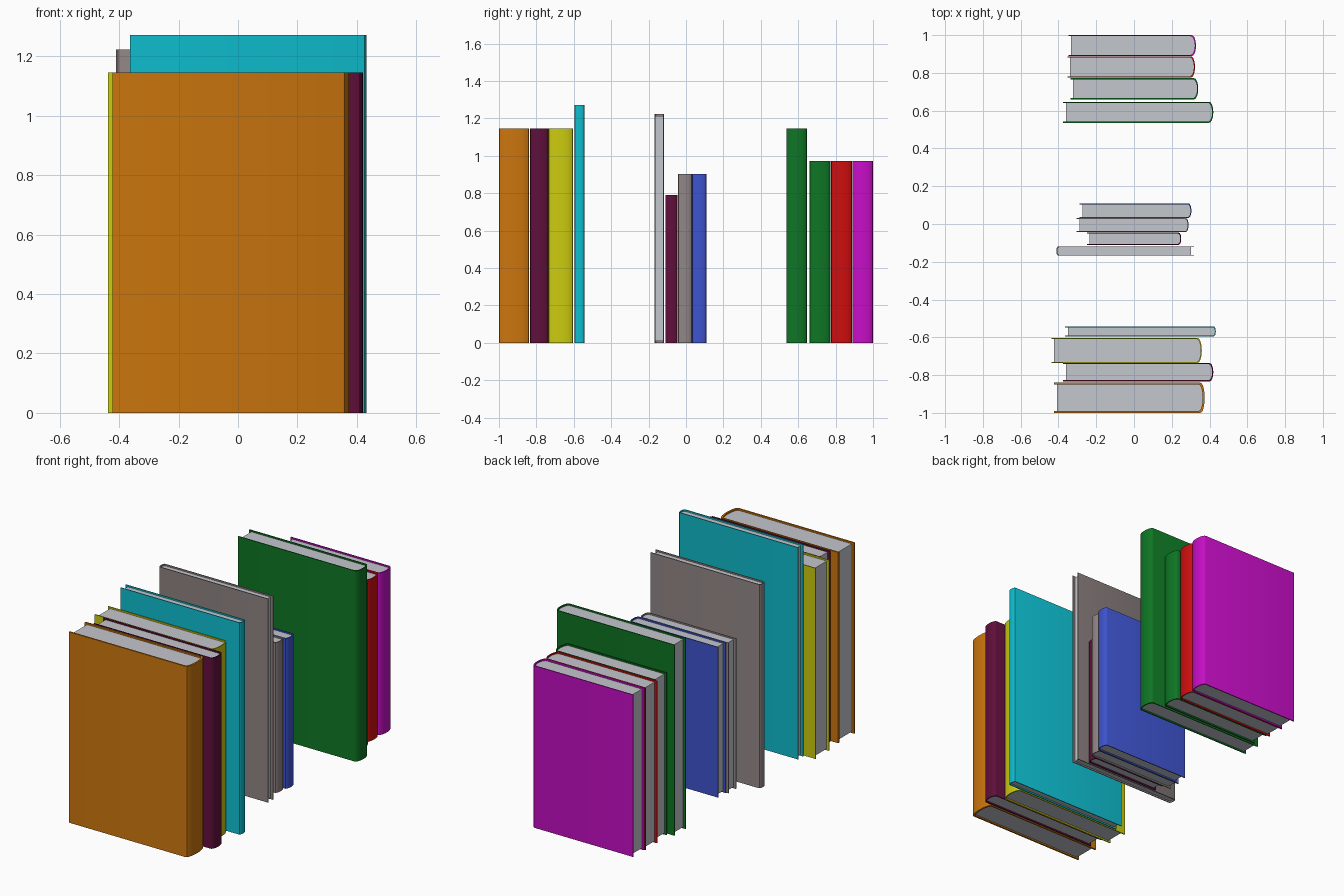
import bpy, bmesh, math

if "Cube" in bpy.data.objects:
    bpy.data.objects.remove(bpy.data.objects["Cube"])


def srgb(r, g, b):
    """8-bit display colour to linear RGBA."""
    def lin(c):
        c /= 255
        return c / 12.92 if c <= 0.04045 else ((c + 0.055) / 1.055) ** 2.4
    return (lin(r), lin(g), lin(b), 1)


COLOURS = {
    "orange": (204, 118, 14), "maroon": (97, 15, 59), "yellow": (204, 204, 16),
    "cyan": (14, 190, 207), "grey": (145, 134, 133), "blue": (62, 84, 207),
    "green": (14, 118, 36), "red": (207, 14, 14), "magenta": (200, 14, 200),
    "paper": (196, 199, 205),
}
MATS = {}
for name, rgb in COLOURS.items():
    MATS[name] = bpy.data.materials.new(name)
    MATS[name].diffuse_color = srgb(*rgb)

SEGS = 10      # spine arc segments
INSET = 0.015  # pages set back at the fore edge
TRIM = 0.009   # pages set back at top and bottom


def spine_path(x_open, x_spine, y0, y1, depth):
    """Open U path: fore edge, round the spine, back to fore edge."""
    s = 1 if x_spine > x_open else -1
    cy, half = (y0 + y1) / 2, (y1 - y0) / 2
    pts = [(x_open, y0)]
    for i in range(SEGS + 1):
        a = -math.pi / 2 + math.pi * i / SEGS
        pts.append((x_spine - s * depth * (1 - math.cos(a)), cy + half * math.sin(a)))
    pts.append((x_open, y1))
    return pts


def extrude(name, quads_or_poly, z0, z1, mat):
    """Extrude flat faces (lists of xy points) upwards into a solid."""
    bm = bmesh.new()
    faces = [bm.faces.new([bm.verts.new((x, y, z0)) for x, y in f]) for f in quads_or_poly]
    bmesh.ops.remove_doubles(bm, verts=bm.verts, dist=1e-5)
    geo = bmesh.ops.extrude_face_region(bm, geom=bm.faces[:], use_keep_orig=True)
    top = [v for v in geo["geom"] if isinstance(v, bmesh.types.BMVert)]
    bmesh.ops.translate(bm, verts=top, vec=(0, 0, z1 - z0))
    bmesh.ops.recalc_face_normals(bm, faces=bm.faces)
    me = bpy.data.meshes.new(name)
    bm.to_mesh(me)
    bm.free()
    me.materials.append(MATS[mat])
    ob = bpy.data.objects.new(name, me)
    bpy.context.collection.objects.link(ob)
    bpy.ops.object.select_all(action='DESELECT')
    ob.select_set(True)
    bpy.context.view_layer.objects.active = ob
    bpy.ops.object.shade_smooth_by_angle(angle=math.radians(30))
    return ob


def book(name, colour, x_open, x_spine, y0, y1, height, board):
    s = 1 if x_spine > x_open else -1
    depth = min(0.022, (y1 - y0) * 0.2)
    # cover: two boards joined by a rounded spine
    outer = spine_path(x_open, x_spine, y0, y1, depth)
    inner = spine_path(x_open, x_spine - s * board, y0 + board, y1 - board, depth)
    strips = [[outer[i], outer[i + 1], inner[i + 1], inner[i]] for i in range(len(outer) - 1)]
    extrude(name + "_cover", strips, 0, height, colour)
    # page block fills the inside of the cover
    pages = [(inner[0][0] + s * INSET, inner[0][1])] + inner[1:-1] + \
            [(inner[-1][0] + s * INSET, inner[-1][1])]
    extrude(name + "_pages", [pages], TRIM, height - TRIM, "paper")


# colour, fore edge x, spine x, y range, height, board thickness
BOOKS = [
    ("orange", -0.423, 0.374, -1.0, -0.840, 1.145, 0.010),
    ("maroon", -0.376, 0.420, -0.833, -0.736, 1.145, 0.006),
    ("yellow", -0.438, 0.359, -0.736, -0.603, 1.145, 0.006),
    ("cyan", -0.364, 0.433, -0.595, -0.543, 1.272, 0.005),
    ("grey", 0.317, -0.411, -0.168, -0.118, 1.223, 0.005),
    ("maroon", -0.250, 0.250, -0.110, -0.046, 0.790, 0.005),
    ("grey", -0.304, 0.289, -0.043, 0.032, 0.903, 0.005),
    ("blue", -0.288, 0.304, 0.032, 0.109, 0.903, 0.005),
    ("green", -0.376, 0.420, 0.536, 0.647, 1.145, 0.006),
    ("green", -0.337, 0.340, 0.660, 0.772, 0.973, 0.006),
    ("red", -0.353, 0.323, 0.775, 0.888, 0.973, 0.006),
    ("magenta", -0.348, 0.328, 0.889, 1.0, 0.973, 0.006),
]
for i, b in enumerate(BOOKS):
    book(f"book_{i + 1}_{b[0]}", *b)

for m in bpy.data.materials:
    if m.users and not m.is_grease_pencil:
        m.use_nodes = True
        m.node_tree.nodes["Principled BSDF"].inputs["Base Color"].default_value = m.diffuse_color
